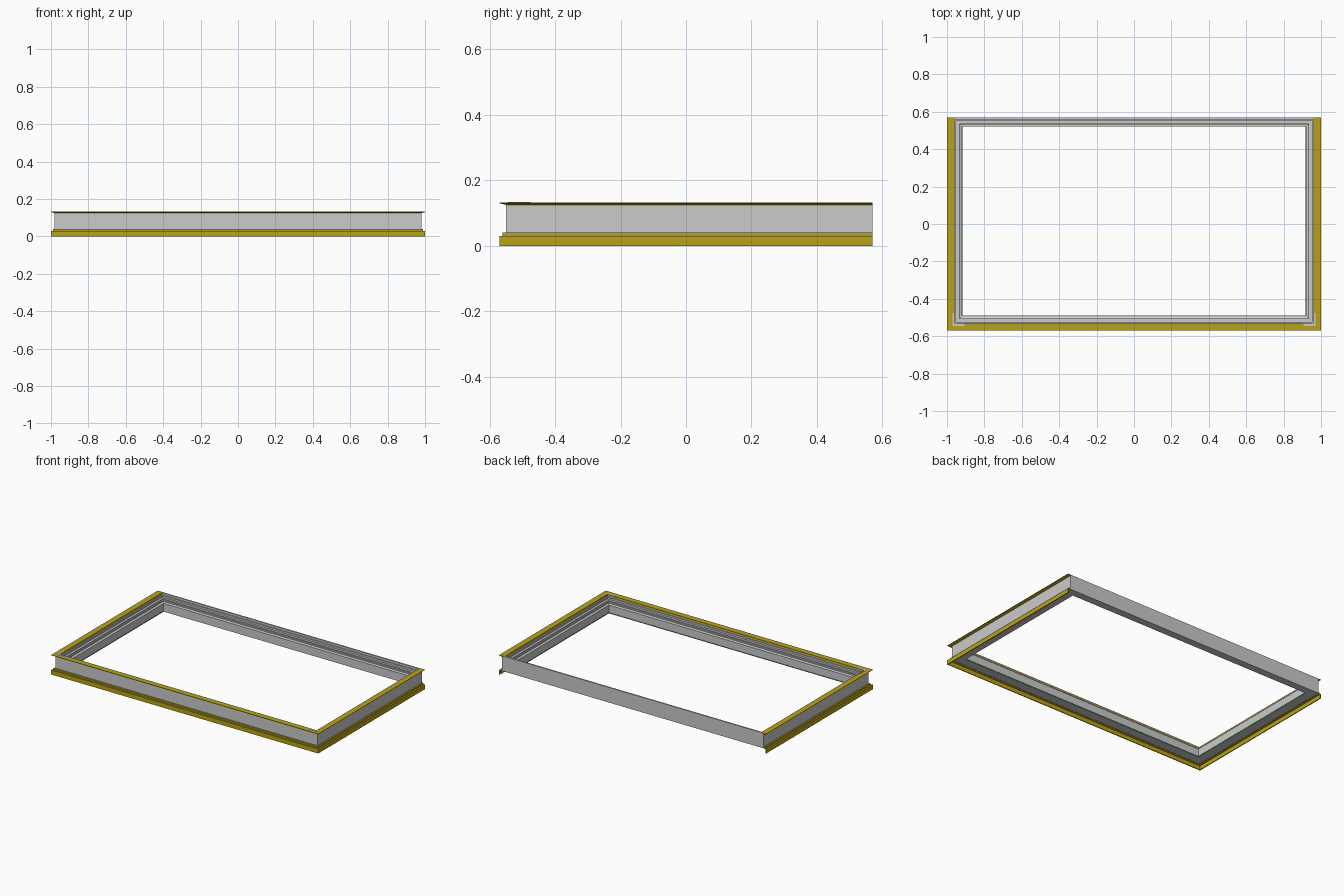
import bpy, bmesh

if "Cube" in bpy.data.objects:
    bpy.data.objects.remove(bpy.data.objects["Cube"])

BACK = 0.57


def material(name, color):
    m = bpy.data.materials.new(name)
    m.diffuse_color = color
    m.use_nodes = True
    m.node_tree.nodes["Principled BSDF"].inputs["Base Color"].default_value = m.diffuse_color
    return m


gold = material("gold_finish", (0.48, 0.37, 0.01, 1))
green = material("green_seal", (0.05, 0.4, 0.12, 1))
pale = material("pale_metal", (0.75, 0.75, 0.75, 1))


def sweep(name, profile, closed, mat=None):
    """Sweep (inset, height) points round the frame; open = U with no back run."""
    bm = bmesh.new()
    rows = [[], [], [], []]
    for d, z in profile:
        x, front = 1 - d, -0.57 + d
        back = min(BACK, 0.60 - d) if closed else BACK
        corners = [(-x, back), (-x, front), (x, front), (x, back)]
        for row, (px, py) in zip(rows, corners):
            row.append(bm.verts.new((px, py, z)))
    n = len(profile)
    for i in range(4 if closed else 3):
        a, b = rows[i], rows[(i + 1) % 4]
        for j in range(n):
            k = (j + 1) % n
            bm.faces.new((a[j], a[k], b[k], b[j]))
    if not closed:
        bm.faces.new(rows[0])
        bm.faces.new(rows[3])
    bmesh.ops.recalc_face_normals(bm, faces=bm.faces)
    return finish(name, bm, mat)


def finish(name, bm, mat):
    me = bpy.data.meshes.new(name)
    bm.to_mesh(me)
    bm.free()
    ob = bpy.data.objects.new(name, me)
    bpy.context.collection.objects.link(ob)
    if mat:
        me.materials.append(mat)
    return ob


def box(name, x0, x1, y0, y1, z0, z1, mat=None):
    bm = bmesh.new()
    bmesh.ops.create_cube(bm, size=1)
    for v in bm.verts:
        v.co.x = x1 if v.co.x > 0 else x0
        v.co.y = y1 if v.co.y > 0 else y0
        v.co.z = z1 if v.co.z > 0 else z0
    return finish(name, bm, mat)


# Grey frame body: plain outer wall, stepped inner ledges
sweep("frame_body", [
    (0.02, 0.03), (0.02, 0.126), (0.04, 0.126), (0.04, 0.118),
    (0.047, 0.118), (0.047, 0.112), (0.043, 0.112), (0.043, 0.104),
    (0.058, 0.104), (0.058, 0.098), (0.066, 0.098), (0.066, 0.090),
    (0.072, 0.086), (0.08, 0.086), (0.08, 0.03)], True)

# Gold top lip and lower skirt on the front and both sides
sweep("top_lip", [(0, 0.132), (0, 0.130), (0.02, 0.125), (0.04, 0.125),
                  (0.04, 0.132)], False, gold)
sweep("lower_skirt", [(0, 0), (0, 0.03), (0.01, 0.03), (0.01, 0.04),
                      (0.021, 0.04), (0.021, 0.029), (0.006, 0.027),
                      (0.006, 0)], False, gold)

# Grey rim along the back
box("back_rim", -0.96, 0.96, 0.56, BACK, 0.125, 0.132)

# Thin green seal round the opening
sweep("seal", [(0.079, 0.032), (0.079, 0.036), (0.082, 0.036),
               (0.082, 0.032)], False, green)

# Pale L-shaped brackets at the front corners
for side, s in (("left", -1), ("right", 1)):
    for part, xa, xb, ya, yb in (("long", 0.905, 0.97, -0.545, -0.533),
                                 ("short", 0.962, 0.97, -0.533, -0.475)):
        x0, x1 = sorted((s * xa, s * xb))
        box(f"corner_bracket_{side}_{part}", x0, x1, ya, yb, 0.130, 0.133, pale)
